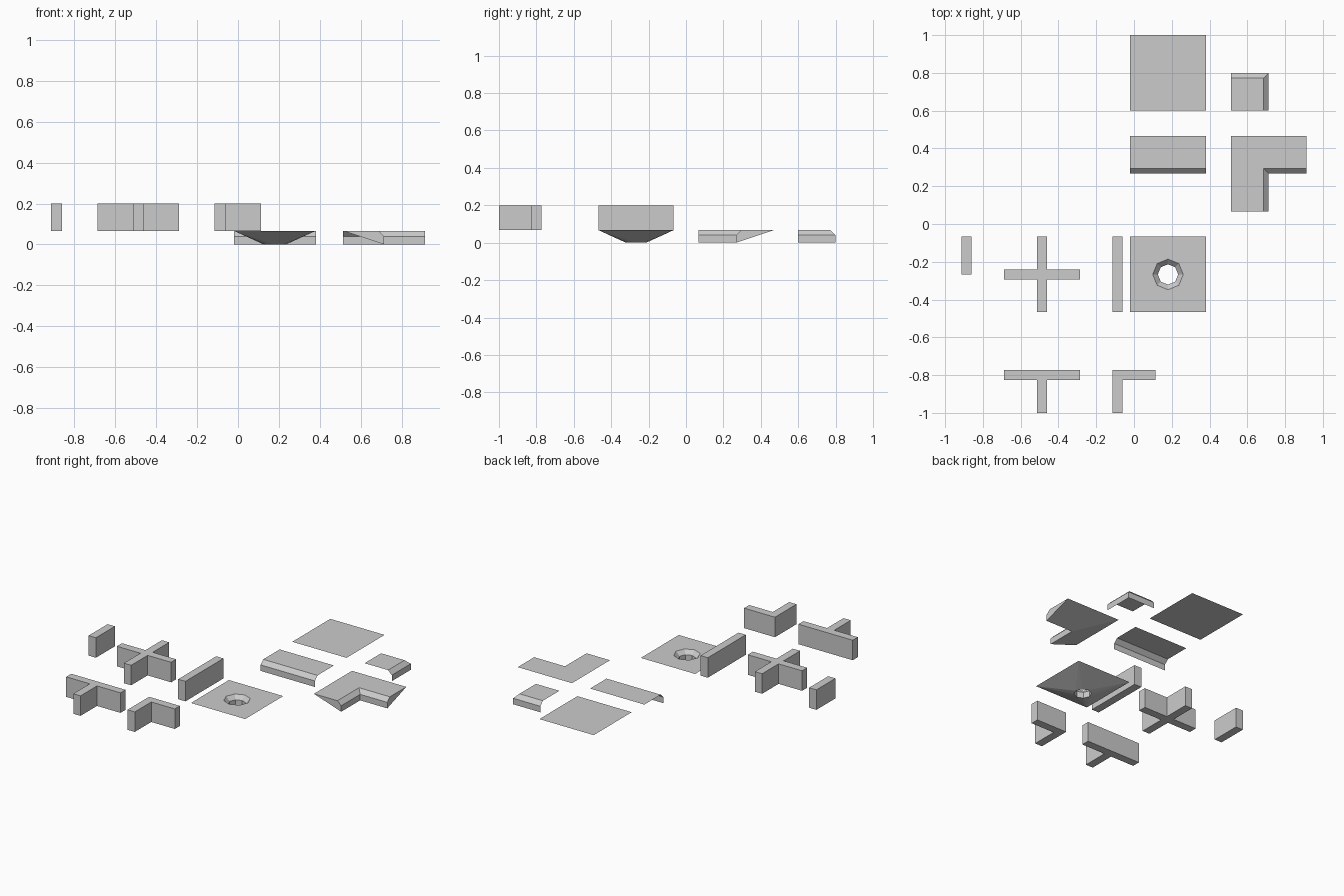
import bpy, bmesh
from math import cos, sin, pi
from mathutils import Matrix, Vector

if "Cube" in bpy.data.objects:
    bpy.data.objects.remove(bpy.data.objects["Cube"], do_unlink=True)

TOP = 0.0667      # floor level
MID = 0.04        # lower edge of the chamfer
CHAMFER = 0.027
ARM = 0.2         # half a tile
HALF_T = 0.0267   # half wall thickness
WALL_H = 0.1333

stone = bpy.data.materials.new("plain_grey")
stone.use_nodes = True
GREY = (0.6, 0.6, 0.6, 1)
stone.diffuse_color = GREY
stone.node_tree.nodes["Principled BSDF"].inputs["Base Color"].default_value = GREY


def finish(name, bm, center):
    bmesh.ops.remove_doubles(bm, verts=bm.verts, dist=1e-4)
    bmesh.ops.recalc_face_normals(bm, faces=bm.faces)
    # the highest face must look up
    highest = max(bm.faces, key=lambda f: f.calc_center_median().z)
    if highest.normal.z < 0:
        bmesh.ops.reverse_faces(bm, faces=bm.faces)
    mesh = bpy.data.meshes.new(name)
    bm.to_mesh(mesh)
    bm.free()
    mesh.materials.append(stone)
    obj = bpy.data.objects.new(name, mesh)
    obj.location = (center[0], center[1], 0)
    bpy.context.collection.objects.link(obj)
    return obj


def loft(bm, rows, closed=False):
    """Bridge neighbouring rows of points with quads."""
    rows = [[bm.verts.new(p) for p in row] for row in rows]
    for a, b in zip(rows, rows[1:]):
        n = len(a)
        for i in range(n if closed else n - 1):
            j = (i + 1) % n
            bm.faces.new((a[i], a[j], b[j], b[i]))
    return rows


def prism(name, center, outline):
    """Wall piece raised from a floor outline."""
    bm = bmesh.new()
    low, high = loft(bm, [[(x, y, z) for x, y in outline]
                          for z in (TOP, TOP + WALL_H)], True)
    bm.faces.new(low)
    bm.faces.new(high)
    return finish(name, bm, center)


def wall_junction(name, center, arms):
    """Arms are listed as quarter turns: 0 = +x, 1 = +y, 2 = -x, 3 = -y."""
    outline = []
    for k in range(4):
        turn = Matrix.Rotation(k * pi / 2, 2)
        points = [(HALF_T, HALF_T)]
        if k in arms:
            points = [(ARM, -HALF_T), (ARM, HALF_T)] + points
        outline += [turn @ Vector(p) for p in points]
    return prism(name, center, outline)


def wall_bar(name, center, y0, y1):
    return prism(name, center, [(-HALF_T, y0), (HALF_T, y0), (HALF_T, y1), (-HALF_T, y1)])


# Edge section: distance from the rim, height
SECTION = [(ARM, TOP), (CHAMFER, TOP), (0, MID), (0, 0)]

# Floor tile, a plain sheet
bm = bmesh.new()
loft(bm, [[(-ARM, y, TOP), (ARM, y, TOP)] for y in (-ARM, ARM)])
finish("floor_tile", bm, (0.18, 0.8))

# Straight floor edge, open below
bm = bmesh.new()
loft(bm, [[(-ARM, d, z), (ARM, d, z)] for d, z in SECTION])
finish("floor_edge", bm, (0.18, 0.267))

# Outer floor corner, open below
bm = bmesh.new()
loft(bm, [[(-ARM, -d, z), (-d, -d, z), (-d, -ARM, z)] for d, z in SECTION])
finish("floor_outer_corner", bm, (0.713, 0.8))

# Inner floor corner with a sloped underside and closed ends
bm = bmesh.new()
rows = loft(bm, [[(ARM, d, z), (-d, d, z), (-d, -ARM, z)]
                 for d, z in SECTION + SECTION[:1]])
for end in (0, 2):
    bm.faces.new([row[end] for row in rows[:-1]])
finish("floor_inner_corner", bm, (0.713, 0.267))


# Floor tile with an eight-sided hole and a funnel-shaped underside
def octagon(r, z):
    return [(r * cos(i * pi / 4), r * sin(i * pi / 4), z) for i in range(8)]


square = [(ARM * round(cos(i * pi / 4)), ARM * round(sin(i * pi / 4)), TOP)
          for i in range(8)]
HOLE = 0.054
bm = bmesh.new()
rows = loft(bm, [square, octagon(HOLE + CHAMFER, TOP), octagon(HOLE, MID),
                 octagon(HOLE, 0)], True)
rim, drain = rows[0], rows[-1]
for c in range(1, 8, 2):
    for side in (c - 1, (c + 1) % 8):
        bm.faces.new((rim[c], rim[side], drain[side]))
        bm.faces.new((rim[c], drain[side], drain[c]))
finish("floor_hole_tile", bm, (0.18, -0.267))

# Walls
wall_bar("wall_half", (-0.887, -0.267), 0, ARM)
wall_bar("wall_straight", (-0.087, -0.267), -ARM, ARM)
wall_junction("wall_cross", (-0.487, -0.267), (0, 1, 2, 3))
wall_junction("wall_tee", (-0.487, -0.8), (0, 2, 3))
wall_junction("wall_corner", (-0.087, -0.8), (0, 3))
